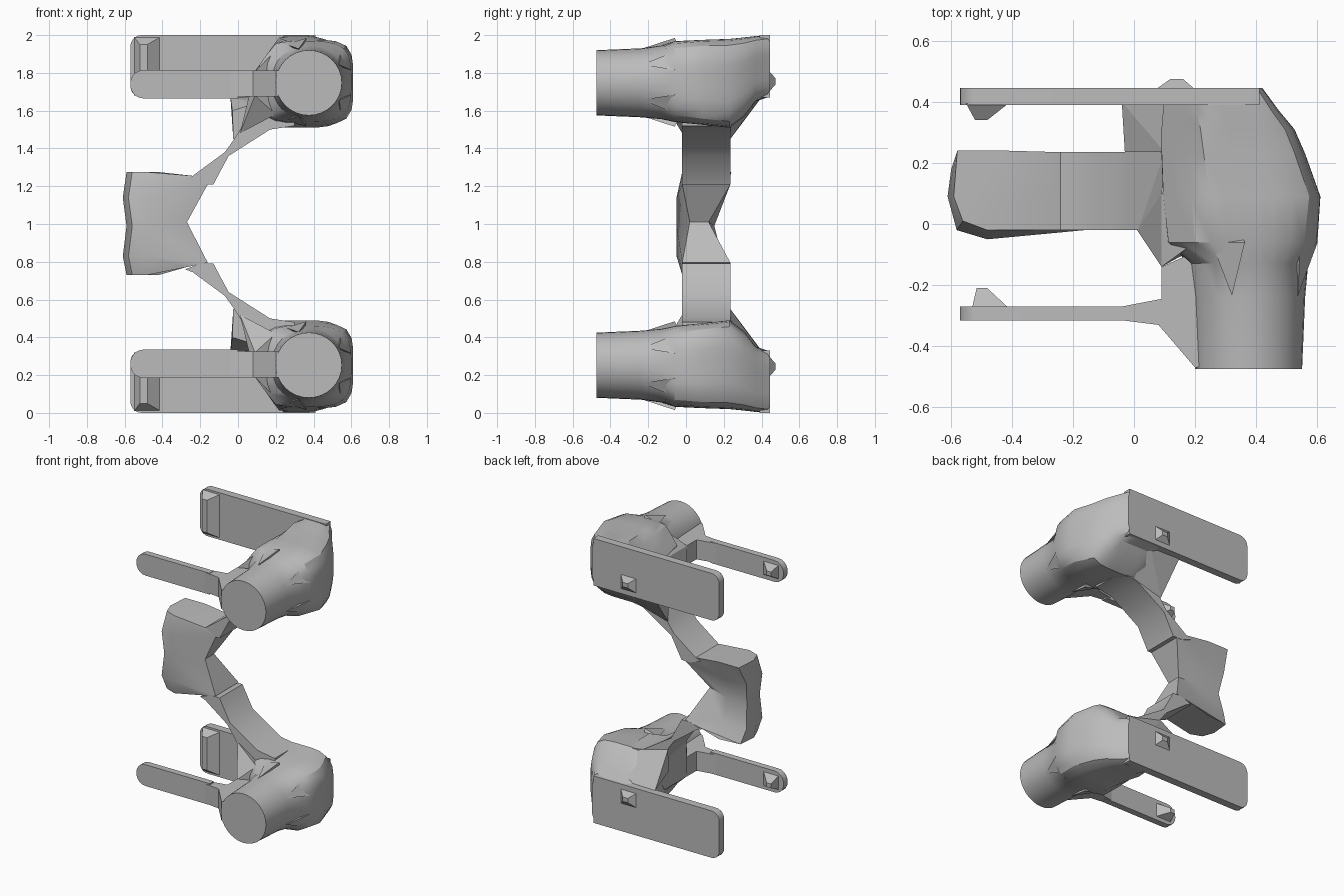
import bpy, bmesh, math
from mathutils import Vector

if "Cube" in bpy.data.objects:
    bpy.data.objects.remove(bpy.data.objects["Cube"], do_unlink=True)

grey = bpy.data.materials.new("plain grey")
grey.use_nodes = True
COLOR = (0.5, 0.5, 0.5, 1)
grey.diffuse_color = COLOR
grey.node_tree.nodes["Principled BSDF"].inputs["Base Color"].default_value = COLOR


def finish(name, bm, mirrored=True, angle=30):
    """Turn a bmesh into an object whose origin sits on the mid height."""
    bmesh.ops.recalc_face_normals(bm, faces=bm.faces)
    bmesh.ops.translate(bm, verts=bm.verts, vec=(0, 0, -1))
    mesh = bpy.data.meshes.new(name)
    bm.to_mesh(mesh)
    bm.free()
    mesh.materials.append(grey)
    obj = bpy.data.objects.new(name, mesh)
    obj.location.z = 1
    bpy.context.collection.objects.link(obj)
    if mirrored:
        mod = obj.modifiers.new("Mirror", 'MIRROR')
        mod.use_axis = (False, False, True)
        mod.use_mirror_merge = False
    bpy.ops.object.select_all(action='DESELECT')
    obj.select_set(True)
    bpy.context.view_layer.objects.active = obj
    bpy.ops.object.shade_smooth_by_angle(angle=math.radians(angle))


def loft(name, rings, mirrored=True, angle=30):
    """Skin equal-length rings of points and cap both ends."""
    bm = bmesh.new()
    rows = [[bm.verts.new(p) for p in ring] for ring in rings]
    n = len(rows[0])
    for a, b in zip(rows, rows[1:]):
        for i in range(n):
            j = (i + 1) % n
            bm.faces.new((a[i], a[j], b[j], b[i]))
    bm.faces.new(rows[0])
    bm.faces.new(rows[-1])
    finish(name, bm, mirrored, angle)


def slab(name, outline, y0, y1):
    """Extrude an x-z outline along y."""
    loft(name, [[(x, y, z) for x, z in outline] for y in (y0, y1)])


def hull(name, points):
    bm = bmesh.new()
    for p in points:
        bm.verts.new(p)
    bmesh.ops.convex_hull(bm, input=bm.verts)
    loose = [v for v in bm.verts if not v.link_faces]
    bmesh.ops.delete(bm, geom=loose, context='VERTS')
    finish(name, bm, angle=10)


def round_left(x0, x1, z0, z1, r, steps=5):
    """Rectangle with its two left corners rounded."""
    pts = [(x1, z0), (x1, z1)]
    for cz, start in ((z1 - r, 90), (z0 + r, 180)):
        for k in range(steps + 1):
            a = math.radians(start + 90 * k / steps)
            pts.append((x0 + r + r * math.cos(a), cz + r * math.sin(a)))
    return pts


def housing_ring(y, x0, x1, z0, z1, power, n=32):
    """Ring from round (2) to boxy, its outer left corner cut at a slope."""
    ring = []
    for k in range(n):
        a = 2 * math.pi * k / n
        c, s = math.cos(a), math.sin(a)
        f = (abs(c) ** power + abs(s) ** power) ** (-1 / power)
        x = (x0 + x1) / 2 + c * f * (x1 - x0) / 2
        z = (z0 + z1) / 2 + s * f * (z1 - z0) / 2
        ring.append((x, y, min(z, 1.81 + 1.4 * (x - 0.09))))
    return ring


# Round barrel flowing into the boxy housing
loft("barrel_housing", [housing_ring(*s) for s in (
    (-0.475, 0.20, 0.55, 1.575, 1.92, 2),
    (-0.24, 0.19, 0.56, 1.565, 1.93, 2),
    (-0.13, 0.18, 0.57, 1.555, 1.945, 2.2),
    (-0.06, 0.11, 0.60, 1.54, 1.968, 3.6),
    (0.09, 0.095, 0.61, 1.525, 1.975, 4.5),
    (0.23, 0.09, 0.56, 1.51, 1.98, 4.5),
    (0.31, 0.09, 0.525, 1.57, 1.988, 4.5),
    (0.37, 0.095, 0.475, 1.65, 1.995, 5),
    (0.445, 0.10, 0.42, 1.675, 2.0, 6))])

# Gusset fins where the barrel meets the housing
centre = Vector((0.375, 0, 1.75))


def ray(degrees, r, y):
    a = math.radians(degrees)
    return centre + Vector((r * math.cos(a), y, r * math.sin(a)))


for i, deg in enumerate((30, 107, 253, 330)):
    hull(f"collar_fin_{i + 1}", [
        ray(deg, 0.186, -0.235), ray(deg - 14, 0.235, -0.06),
        ray(deg + 14, 0.235, -0.06), ray(deg, 0.12, 0.0)])

# Wide rear plate and narrow front arm
slab("rear_plate", round_left(-0.57, 0.41, 1.67, 2.0, 0.06), 0.39, 0.445)
slab("front_arm", round_left(-0.57, 0.0, 1.665, 1.815, 0.07), -0.315, -0.27)

# Flared web joining the front arm to the barrel
web = [(-0.04, -0.27), (-0.04, -0.315), (0.08, -0.33), (0.2, -0.47),
       (0.26, -0.46), (0.26, -0.1), (0.18, -0.1), (0.09, -0.14), (0.09, -0.245)]
loft("arm_web", [[(x, y, z) for x, y in web] for z in (1.675, 1.812)])

# Catches inside the tips, and the button behind the rear plate
hull("rear_catch", [(x, 0.395, z) for x in (-0.55, -0.41) for z in (1.68, 1.99)]
     + [(x, 0.34, z) for x in (-0.52, -0.48) for z in (1.72, 1.95)])
hull("front_catch", [(x, -0.275, z) for x in (-0.53, -0.41) for z in (1.69, 1.79)]
     + [(x, -0.21, z) for x in (-0.515, -0.48) for z in (1.73, 1.76)])
hull("rear_button", [(x, 0.44, z) for x in (0.07, 0.2) for z in (1.7, 1.81)]
     + [(x, 0.475, z) for x in (0.12, 0.16) for z in (1.74, 1.77)])

# Stepped strap running from the housing to the middle grip
slab("strap", [(0.3, 1.52), (0.17, 1.5), (0.06, 1.43), (-0.05, 1.36),
               (-0.13, 1.21), (-0.2, 1.21), (-0.28, 1.24), (-0.24, 1.255),
               (-0.07, 1.38), (-0.02, 1.45), (0.1, 1.64), (0.3, 1.7)], -0.02, 0.235)

# Sloped brace between strap and rear plate
hull("rear_brace", [(-0.04, 0.4, 1.67), (-0.025, 0.235, 1.45), (0.1, 0.235, 1.64),
                    (0.2, 0.4, 1.68), (0.2, 0.235, 1.51), (-0.03, 0.235, 1.6)])
# Sloped cheek between strap and barrel
hull("side_cheek", [(0.01, -0.02, 1.48), (0.09, -0.14, 1.68), (0.09, -0.14, 1.81),
                    (0.2, -0.08, 1.58), (0.2, 0.2, 1.9), (0.1, 0.235, 1.64),
                    (0.09, 0.1, 1.81), (0.2, -0.06, 1.92)])


# Waisted middle grip, pinched most along its inner edge
def grip_ring(z, x0, x1, y0, y1, z_right, y_left, front, back):
    return [(x0, 0.09, z), (x0 + 0.012, y_left, z), (-0.42, y1, z),
            (x1, back, z_right), (x1, (front + back) / 2, z_right),
            (x1, front, z_right), (-0.48, y0, z), (x0 + 0.03, y0 + 0.03, z)]


loft("middle_grip", [grip_ring(*s) for s in (
    (0.73, -0.59, -0.28, -0.02, 0.235, 0.77, 0.22, -0.02, 0.235),
    (0.83, -0.61, -0.16, -0.05, 0.19, 0.795, 0.18, -0.02, 0.235),
    (0.99, -0.59, -0.27, -0.05, 0.15, 1.01, 0.15, 0.02, 0.12),
    (1.14, -0.61, -0.16, -0.05, 0.19, 1.21, 0.18, -0.02, 0.235),
    (1.275, -0.59, -0.24, -0.02, 0.24, 1.255, 0.24, -0.02, 0.235))],
    mirrored=False, angle=40)
